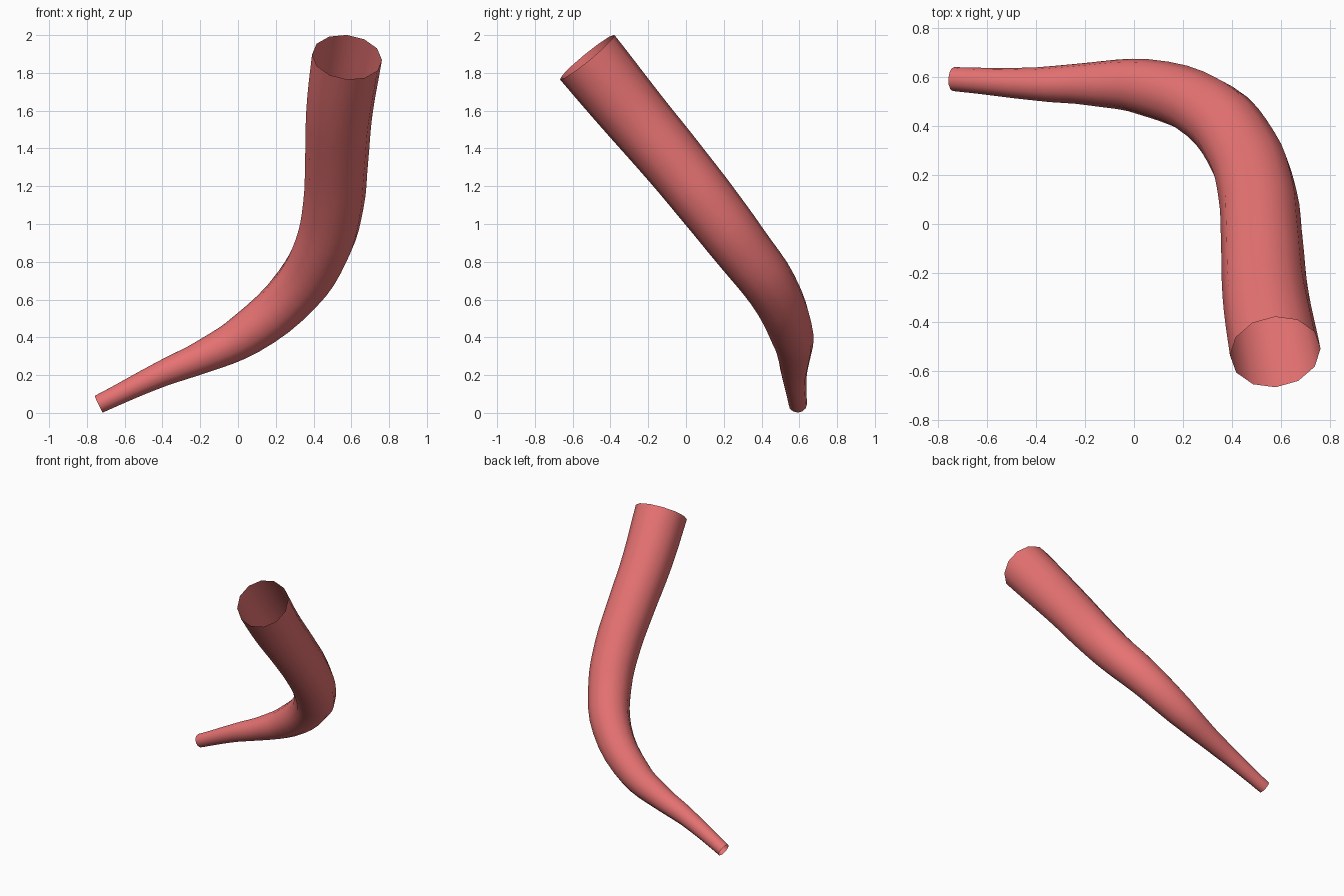
import bpy

if "Cube" in bpy.data.objects:
    bpy.data.objects.remove(bpy.data.objects["Cube"])

# Centre line of the horn: x, y, z, radius
PATH = [
    (-0.737, 0.592, 0.046, 0.049),
    (-0.400, 0.572, 0.208, 0.068),
    (-0.180, 0.572, 0.300, 0.088),
    (0.040, 0.560, 0.415, 0.115),
    (0.310, 0.460, 0.650, 0.138),
    (0.450, 0.288, 0.882, 0.152),
    (0.505, 0.120, 1.100, 0.161),
    (0.522, -0.065, 1.330, 0.167),
    (0.537, -0.285, 1.592, 0.176),
    (0.577, -0.523, 1.883, 0.186),
]

# Open tapered tube, 12 sides around
curve = bpy.data.curves.new("curved_horn", 'CURVE')
curve.dimensions = '3D'
curve.fill_mode = 'FULL'
curve.bevel_depth = 1.0
curve.bevel_resolution = 4
curve.resolution_u = 4
curve.use_fill_caps = False

spline = curve.splines.new('BEZIER')
spline.radius_interpolation = 'CARDINAL'
spline.bezier_points.add(len(PATH) - 1)
for point, (x, y, z, radius) in zip(spline.bezier_points, PATH):
    point.co = (x, y, z)
    point.radius = radius
    point.handle_left_type = point.handle_right_type = 'AUTO'

horn = bpy.data.objects.new("curved_horn", curve)
bpy.context.collection.objects.link(horn)

# Turn into a smooth mesh
bpy.context.view_layer.objects.active = horn
horn.select_set(True)
bpy.ops.object.convert(target='MESH')
horn = bpy.context.object
horn.name = "curved_horn"
bpy.ops.object.shade_smooth()

# Coral red surface
mat = bpy.data.materials.new("coral_red")
mat.diffuse_color = (0.80, 0.17, 0.17, 1.0)
mat.use_nodes = True
mat.node_tree.nodes["Principled BSDF"].inputs["Base Color"].default_value = mat.diffuse_color
horn.data.materials.clear()
horn.data.materials.append(mat)
